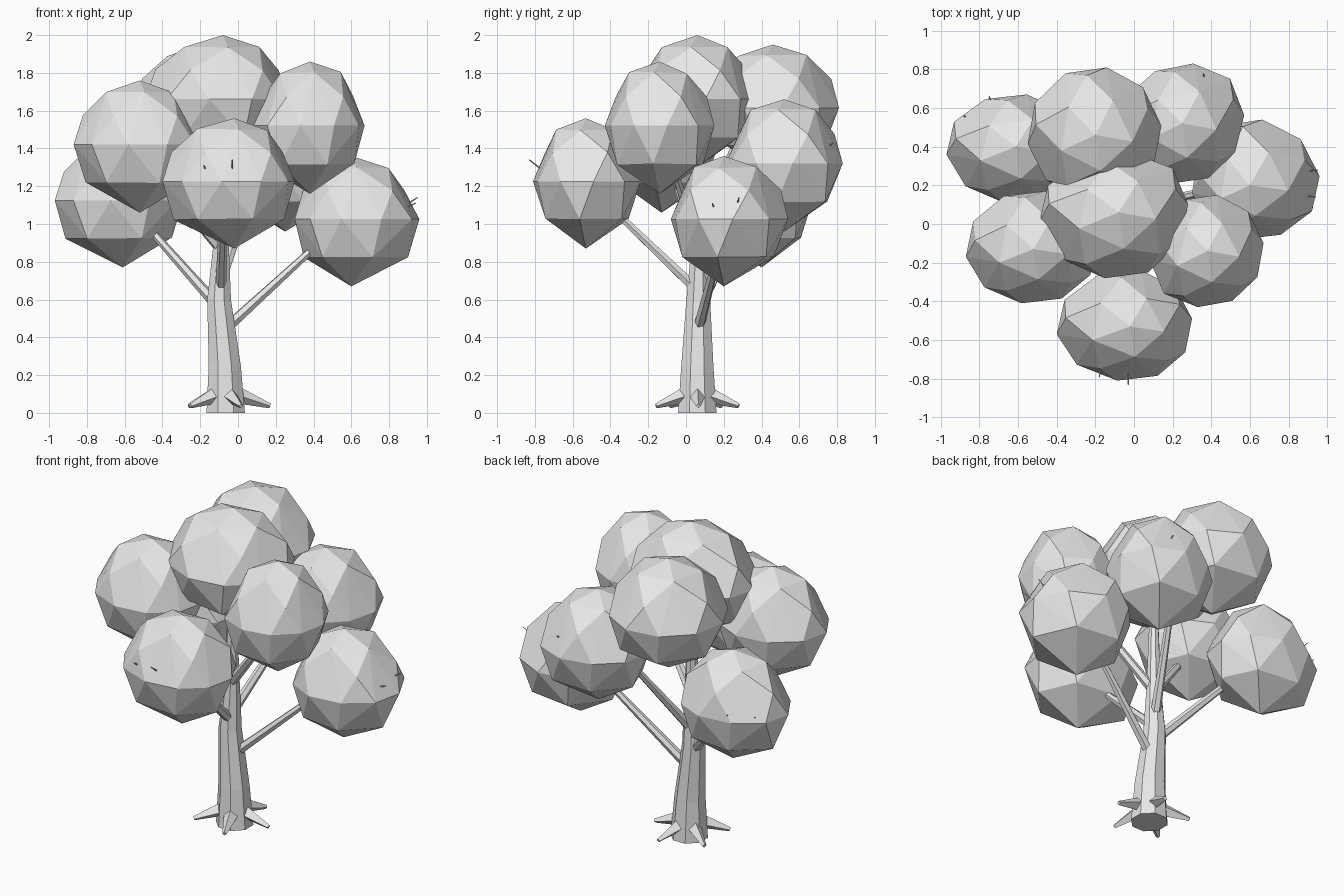
import bpy, bmesh, math, random
from mathutils import Vector, Matrix

if "Cube" in bpy.data.objects:
    bpy.data.objects.remove(bpy.data.objects["Cube"])

random.seed(4)
grey = bpy.data.materials.new("plain_grey")
grey.diffuse_color = (0.8, 0.8, 0.8, 1)
grey.use_nodes = True
grey.node_tree.nodes["Principled BSDF"].inputs["Base Color"].default_value = grey.diffuse_color


def finish(bm, name):
    bmesh.ops.recalc_face_normals(bm, faces=bm.faces)
    mesh = bpy.data.meshes.new(name)
    bm.to_mesh(mesh)
    bm.free()
    mesh.materials.append(grey)
    obj = bpy.data.objects.new(name, mesh)
    bpy.context.collection.objects.link(obj)
    return obj


def tube(name, rings, sides, phase=0.0, level=False):
    """Faceted tube through (centre, radius) rings; level keeps the rings horizontal."""
    bm = bmesh.new()
    axis = Vector(rings[-1][0]) - Vector(rings[0][0])
    turn = Matrix.Identity(3) if level else axis.to_track_quat('Z', 'Y').to_matrix()
    loops = []
    for centre, r in rings:
        loop = []
        for i in range(sides):
            a = phase + math.tau * i / sides
            loop.append(bm.verts.new(
                Vector(centre) + turn @ Vector((r * math.cos(a), r * math.sin(a), 0))))
        loops.append(loop)
    for low, high in zip(loops, loops[1:]):
        for i in range(sides):
            j = (i + 1) % sides
            bm.faces.new((low[i], low[j], high[j], high[i]))
    bm.faces.new(loops[0][::-1])
    bm.faces.new(loops[-1])
    return finish(bm, name)


# Leaf clump rings: (points, first angle, radius, height)
CLUMP = [(1, 0, 0.0, 1.0), (5, -10, 0.56, 0.83), (5, 26, 0.87, 0.47),
         (10, 8, 1.0, 0.03), (6, -8, 0.83, -0.55), (1, 0, 0.0, -1.0)]


def foliage(name, x, y, z, pole, bulge=None):
    """Faceted clump fitted to x, y, z ranges around a pole, fuller toward the bulge angle."""
    bm = bmesh.new()
    for n, first, r, h in CLUMP:
        for i in range(n):
            a = math.radians(first + 360 * i / n)
            k = 1 + (random.uniform(-0.02, 0.02) if n in (5, 6) else 0)
            if bulge is not None:
                r_k = k + 0.11 * max(0, math.cos(a - math.radians(bulge))) ** 4
            else:
                r_k = k
            bm.verts.new((r_k * r * math.cos(a), r_k * r * math.sin(a), h * k))
    centre = (pole[0], pole[1], (z[0] + z[1]) / 2)
    for k, (low, high) in enumerate((x, y, z)):
        a = min(v.co[k] for v in bm.verts)
        b = max(v.co[k] for v in bm.verts)
        for v in bm.verts:
            c = v.co[k]
            v.co[k] = centre[k] + (c / b * (high - centre[k]) if c > 0
                                   else c / a * (low - centre[k]))
    hull = bmesh.ops.convex_hull(bm, input=bm.verts)
    spare = [g for g in hull["geom_interior"] if isinstance(g, bmesh.types.BMVert)]
    bmesh.ops.delete(bm, geom=spare, context='VERTS')
    return finish(bm, name)


# Crown of leaf clumps
foliage("foliage_top", (-0.49, 0.28), (-0.28, 0.37), (1.30, 2.00), (-0.08, 0.06), 50)
foliage("foliage_back", (-0.55, 0.14), (0.13, 0.81), (1.26, 1.95), (-0.20, 0.46))
foliage("foliage_back_right", (-0.07, 0.57), (0.21, 0.83), (0.96, 1.66), (0.25, 0.52), 45)
foliage("foliage_right", (0.30, 0.96), (-0.08, 0.54), (0.67, 1.36), (0.60, 0.20))
foliage("foliage_front_right", (0.08, 0.67), (-0.43, 0.15), (1.16, 1.86), (0.38, -0.14), 215)
foliage("foliage_front", (-0.40, 0.30), (-0.81, -0.24), (0.87, 1.56), (-0.02, -0.53))
foliage("foliage_front_left", (-0.87, -0.19), (-0.41, 0.17), (1.06, 1.76), (-0.52, -0.13))
foliage("foliage_back_left", (-0.97, -0.29), (0.11, 0.67), (0.77, 1.46), (-0.61, 0.40))

# Trunk
tube("trunk", [((-0.065, 0.06, 0.0), 0.11), ((-0.07, 0.06, 0.25), 0.092),
               ((-0.10, 0.065, 0.6), 0.068), ((-0.09, 0.07, 0.88), 0.045),
               ((-0.09, 0.07, 1.4), 0.025)], 8, math.pi / 8, level=True)

# Branches from the trunk into the clumps
branches = {
    "left_low": ((-0.12, 0.08, 0.58), (-0.50, 0.30, 1.01)),
    "right_low": ((-0.05, 0.07, 0.46), (0.42, 0.18, 0.89)),
    "front": ((-0.09, 0.06, 0.65), (-0.08, -0.38, 1.07)),
    "back_right": ((-0.09, 0.08, 0.70), (0.08, 0.42, 1.18)),
    "left_high": ((-0.10, 0.06, 0.88), (-0.44, -0.07, 1.28)),
    "right_high": ((-0.08, 0.06, 0.90), (0.28, -0.08, 1.34)),
}
for label, (start, end) in branches.items():
    tube("branch_" + label, [(start, 0.03), (end, 0.019)], 6)

# Five roots around the foot
for i in range(5):
    a = math.radians(-70 + 72 * i)
    c, s = math.cos(a), math.sin(a)
    tube("root_%d" % (i + 1), [((-0.065 + 0.06 * c, 0.058 + 0.06 * s, 0.095), 0.045),
                               ((-0.065 + 0.235 * c, 0.058 + 0.23 * s, 0.037), 0.013)], 4)

# Tiny twigs poking out of the clumps
twigs = [((-0.17, -0.74, 1.28), (-0.18, -0.79, 1.31)),
         ((-0.03, -0.74, 1.27), (-0.03, -0.83, 1.34)),
         ((0.87, 0.27, 1.09), (0.95, 0.28, 1.14)),
         ((0.87, 0.15, 1.08), (0.94, 0.14, 1.11)),
         ((-0.71, 0.58, 1.12), (-0.75, 0.66, 1.18)),
         ((-0.81, 0.52, 1.12), (-0.88, 0.56, 1.16)),
         ((0.36, 0.74, 1.40), (0.36, 0.78, 1.43))]
for i, (start, end) in enumerate(twigs):
    tube("twig_%d" % (i + 1), [(start, 0.006), (end, 0.003)], 4)
